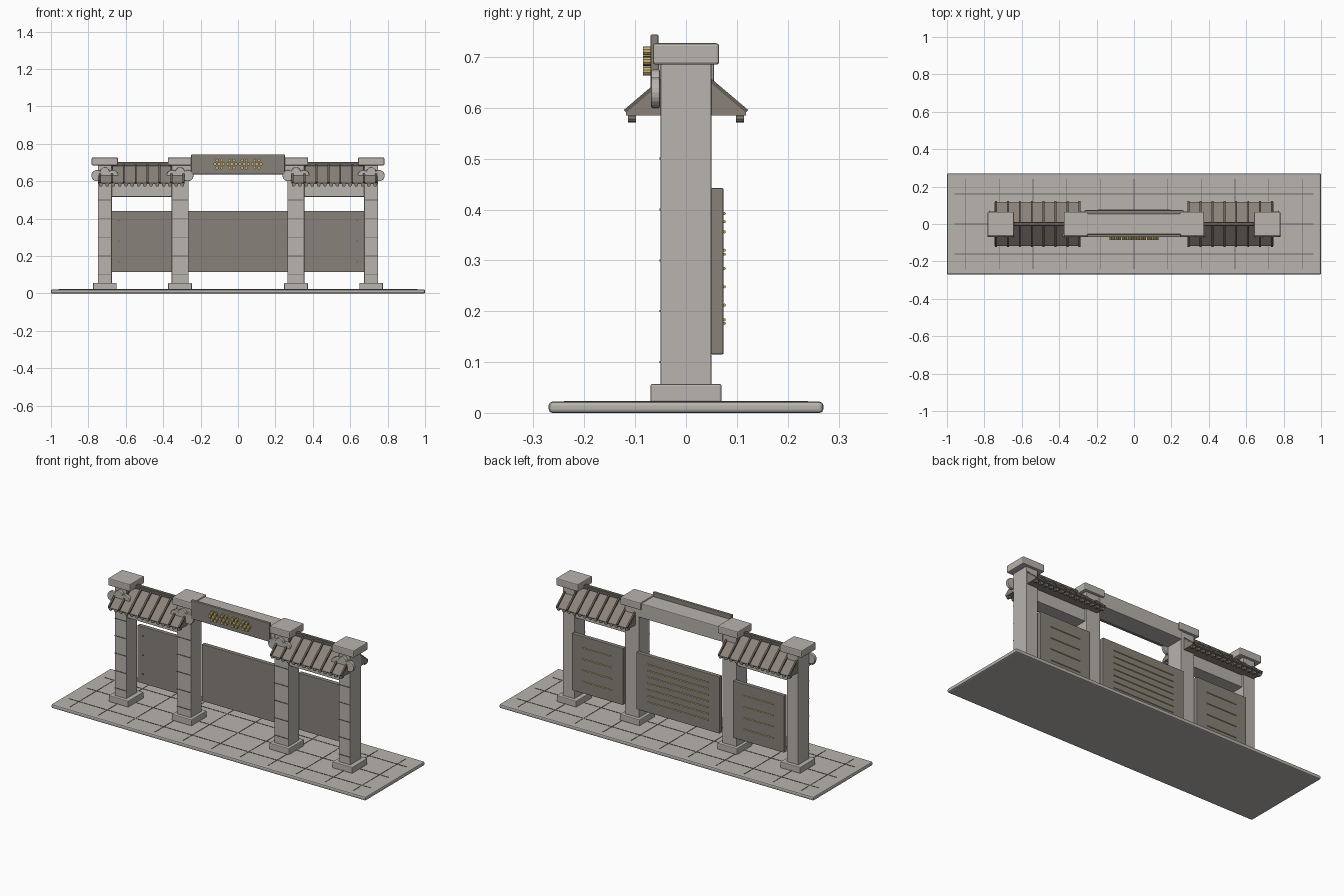
import bpy, bmesh, math
from mathutils import Matrix, Vector

if "Cube" in bpy.data.objects:
    bpy.data.objects.remove(bpy.data.objects["Cube"])


def material(name, rgb):
    m = bpy.data.materials.new(name)
    m.diffuse_color = (*rgb, 1)
    m.use_nodes = True
    m.node_tree.nodes["Principled BSDF"].inputs["Base Color"].default_value = m.diffuse_color
    return m


STONE = material("pale stone", (0.48, 0.455, 0.42))
PANEL = material("taupe stone", (0.245, 0.22, 0.19))
TILE = material("roof tile", (0.26, 0.225, 0.195))
RIB = material("dark rib", (0.13, 0.115, 0.10))
JOINT = material("joint grey", (0.16, 0.15, 0.14))
GOLD = material("gold", (0.58, 0.44, 0.17))


def finish(name, bm, mat, bevel=0.0):
    me = bpy.data.meshes.new(name)
    bmesh.ops.recalc_face_normals(bm, faces=bm.faces[:])
    bm.to_mesh(me)
    bm.free()
    me.materials.append(mat)
    ob = bpy.data.objects.new(name, me)
    bpy.context.collection.objects.link(ob)
    if bevel:
        mod = ob.modifiers.new("Bevel", 'BEVEL')
        mod.width, mod.segments = bevel, 2
    return ob


def add_box(bm, x0, x1, y0, y1, z0, z1, rot=None):
    size = Matrix.Diagonal((x1 - x0, y1 - y0, z1 - z0, 1))
    mid = Matrix.Translation(((x0 + x1) / 2, (y0 + y1) / 2, (z0 + z1) / 2))
    bmesh.ops.create_cube(bm, size=1, matrix=mid @ (rot or Matrix()) @ size)


def box(name, mat, dims, bevel=0.0):
    bm = bmesh.new()
    add_box(bm, *dims)
    return finish(name, bm, mat, bevel)


def add_cyl(bm, center, radius, depth, axis, sides=12):
    rot = Matrix.Rotation(math.pi / 2, 4, axis)
    bmesh.ops.create_cone(bm, cap_ends=True, segments=sides, radius1=radius, radius2=radius,
                          depth=depth, matrix=Matrix.Translation(center) @ rot)


# paved plinth with raised joint lines
box("plinth", STONE, (-1, 1, -0.27, 0.27, 0, 0.022), 0.007)
bm = bmesh.new()
for i in range(-5, 6):
    add_box(bm, i * 0.18 - 0.002, i * 0.18 + 0.002, -0.24, 0.24, 0.02, 0.0235)
for y in (-0.16, 0, 0.16):
    add_box(bm, -0.96, 0.96, y - 0.002, y + 0.002, 0.02, 0.0235)
finish("paving_joints", bm, JOINT)

# four columns with footing, cap, course lines and scroll discs
for s, side in ((-1, "left"), (1, "right")):
    for cx, hw, fw, cw, tag in ((0.712, 0.037, 0.063, 0.07, "outer"), (0.31, 0.045, 0.063, 0.065, "inner")):
        x = s * cx
        label = f"{side}_{tag}"
        box(label + "_column", STONE, (x - hw, x + hw, -0.05, 0.05, 0.02, 0.70), 0.003)
        box(label + "_footing", STONE, (x - fw, x + fw, -0.07, 0.07, 0.02, 0.057), 0.004)
        box(label + "_cap", STONE, (x - cw, x + cw, -0.065, 0.065, 0.685, 0.727), 0.005)
        bm = bmesh.new()
        for k in range(1, 6):
            add_box(bm, x - hw, x + hw, -0.0525, -0.049, k * 0.1 - 0.002, k * 0.1 + 0.002)
        finish(label + "_course_lines", bm, JOINT)
        bm = bmesh.new()
        for dx, z, r in ((-0.042, 0.63, 0.03), (0.042, 0.63, 0.03), (0, 0.65, 0.025)):
            add_cyl(bm, (x + dx, -0.06, z), r, 0.018, 'X', 20)
        scroll = finish(label + "_scroll", bm, STONE, 0.003)

    # lintel under the side roof
    a, b = sorted((s * 0.34, s * 0.69))
    box(side + "_lintel", STONE, (a, b, -0.04, 0.04, 0.517, 0.60), 0.003)

    # side roof: triangular prism
    a, b = sorted((s * 0.285, s * 0.745))
    bm = bmesh.new()
    profile = ((-0.118, 0.585), (0.118, 0.585), (0.118, 0.59), (0, 0.69), (-0.118, 0.59))
    face = bm.faces.new([bm.verts.new((a, y, z)) for y, z in profile])
    ext = bmesh.ops.extrude_face_region(bm, geom=[face])
    bmesh.ops.translate(bm, vec=(b - a, 0, 0),
                        verts=[v for v in ext["geom"] if isinstance(v, bmesh.types.BMVert)])
    bm.faces.new([v for v in face.verts]) if not face.is_valid else None
    finish(side + "_roof", bm, TILE)
    box(side + "_roof_ridge", RIB, (a, b, -0.01, 0.01, 0.682, 0.703), 0.003)

    # sloping ribs and round eave ends on both slopes
    slope = math.atan2(0.10, 0.118)
    length = math.hypot(0.10, 0.118)
    ribs, ends = bmesh.new(), bmesh.new()
    for f in (-1, 1):
        rot = Matrix.Rotation(-f * slope, 4, 'X')
        for i in range(8):
            x = a + 0.007 + i * (b - a - 0.014) / 7
            cy, cz = f * 0.060, 0.642
            add_box(ribs, x - 0.005, x + 0.005, cy - length / 2, cy + length / 2,
                    cz - 0.005, cz + 0.005, rot)
        for i in range(14):
            x = a + 0.012 + i * (b - a - 0.024) / 13
            add_cyl(ends, (x, f * 0.106, 0.581), 0.010, 0.016, 'X', 10)
    finish(side + "_roof_ribs", ribs, RIB)
    finish(side + "_eave_ends", ends, TILE)

    # side panel with gold bars behind and bolts in front
    a, b = sorted((s * 0.35, s * 0.675))
    mid = (a + b) / 2
    box(side + "_panel", PANEL, (a, b, 0.049, 0.074, 0.115, 0.442), 0.003)
    bm = bmesh.new()
    for z in (0.183, 0.248, 0.312, 0.376):
        add_cyl(bm, (mid, 0.0755, z), 0.003, 0.19, 'Y', 8)
    finish(side + "_panel_bars", bm, GOLD)
    bm = bmesh.new()
    for z in (0.17, 0.28, 0.39):
        add_cyl(bm, (s * 0.638, 0.048, z), 0.004, 0.008, 'X', 10)
    finish(side + "_panel_bolts", bm, RIB)

# centre panel with gold bars behind
box("centre_panel", PANEL, (-0.265, 0.265, 0.049, 0.074, 0.115, 0.442), 0.003)
bm = bmesh.new()
for i in range(7):
    add_cyl(bm, (0, 0.0755, 0.176 + i * 0.036), 0.003, 0.39, 'Y', 8)
finish("centre_panel_bars", bm, GOLD)

# centre beam and front plaque
box("centre_beam", STONE, (-0.27, 0.27, -0.055, 0.055, 0.637, 0.72), 0.004)
box("plaque", PANEL, (-0.25, 0.25, -0.07, -0.054, 0.637, 0.744), 0.003)

# abstract gold relief: four flower rosettes of round beads
bm = bmesh.new()
for i in range(4):
    x = -0.1 + i * 0.0667
    add_cyl(bm, (x, -0.077, 0.692), 0.010, 0.016, 'X', 12)
    for k in range(6):
        t = k * math.pi / 3
        add_cyl(bm, (x + 0.023 * math.cos(t), -0.077, 0.692 + 0.023 * math.sin(t)), 0.009, 0.016, 'X', 10)
finish("plaque_rosettes", bm, GOLD)
